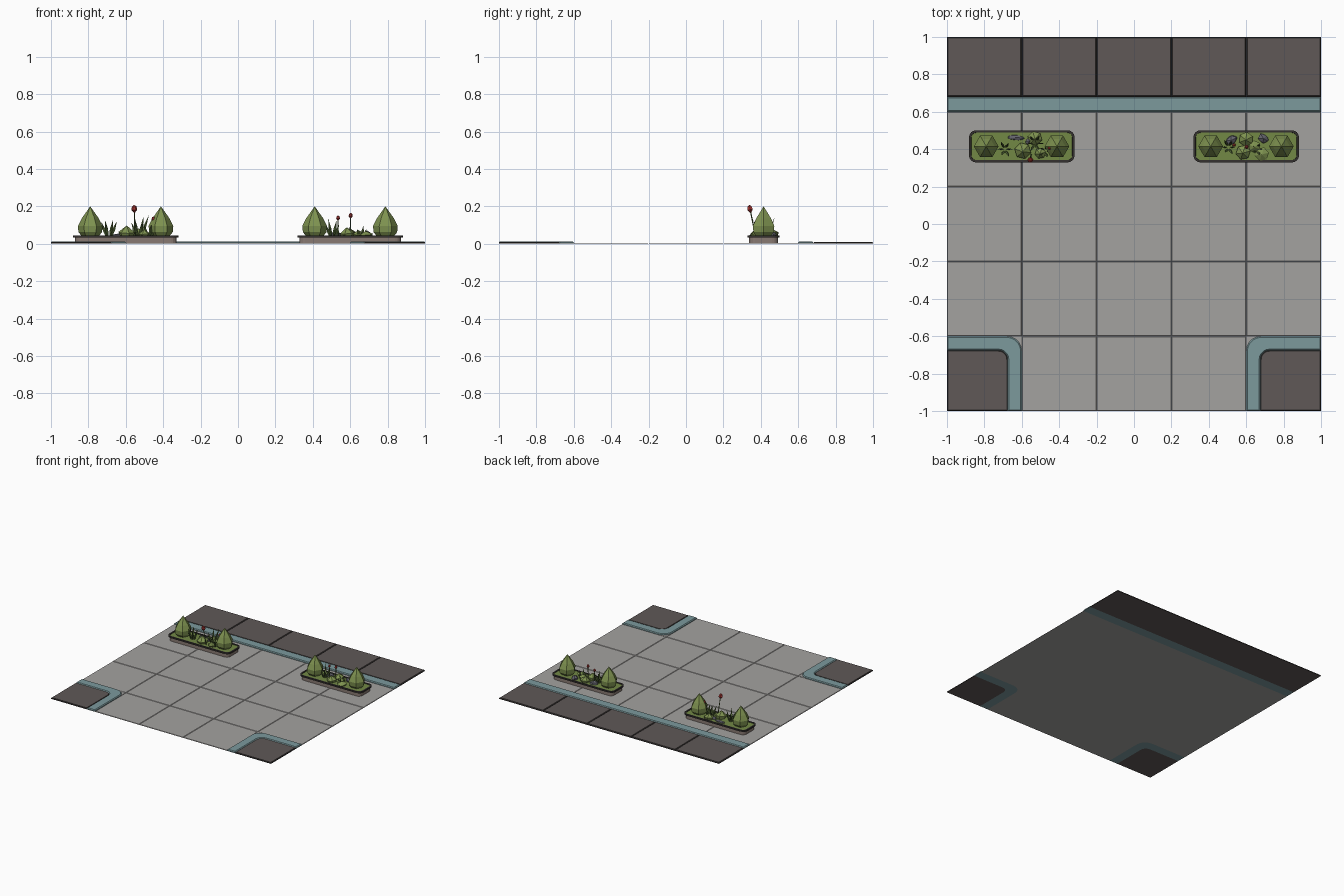
import bpy, bmesh, math, random
from mathutils import Matrix, Vector, Euler

if "Cube" in bpy.data.objects:
    bpy.data.objects.remove(bpy.data.objects["Cube"])

random.seed(4)


def mat(name, r, g, b):
    m = bpy.data.materials.new(name)
    m.diffuse_color = (r, g, b, 1)
    m.use_nodes = True
    m.node_tree.nodes["Principled BSDF"].inputs["Base Color"].default_value = m.diffuse_color
    return m


PAVING = mat("paving grey", 0.37, 0.36, 0.35)
ROAD = mat("dark slab", 0.115, 0.098, 0.095)
SEAM = mat("seam black", 0.035, 0.031, 0.029)
KERB = mat("kerb teal", 0.20, 0.32, 0.335)
WALL = mat("planter brown", 0.25, 0.195, 0.17)
TURF = mat("turf green", 0.17, 0.25, 0.06)
BUSH = mat("bush green", 0.21, 0.29, 0.08)
LEAF = mat("leaf green", 0.10, 0.16, 0.045)
RED = mat("petal red", 0.42, 0.04, 0.035)
ROCK = mat("rock grey", 0.13, 0.13, 0.155)


def finish(bm, name, *mats):
    bmesh.ops.recalc_face_normals(bm, faces=bm.faces)
    me = bpy.data.meshes.new(name)
    bm.to_mesh(me)
    bm.free()
    for m in mats:
        me.materials.append(m)
    ob = bpy.data.objects.new(name, me)
    bpy.context.collection.objects.link(ob)
    return ob


def add_prism(bm, pts, z0, z1, bevel=0.0, side=0):
    """Extrude an outline, bevel its top rim, give the sides their own slot."""
    base = bm.faces.new([bm.verts.new((x, y, z0)) for x, y in pts])
    new = bmesh.ops.extrude_face_region(bm, geom=[base], use_keep_orig=True)["geom"]
    top = next(g for g in new if isinstance(g, bmesh.types.BMFace))
    bmesh.ops.translate(bm, verts=list(top.verts), vec=(0, 0, z1 - z0))
    for e in top.edges:
        for f in e.link_faces:
            if f is not top:
                f.material_index = side
    if bevel:
        res = bmesh.ops.bevel(bm, geom=list(top.edges), offset=bevel, segments=1,
                              affect='EDGES', profile=0.5)
        for f in res["faces"]:
            f.material_index = side
    return top


def rect(x0, y0, x1, y1):
    return [(x0, y0), (x1, y0), (x1, y1), (x0, y1)]


def arc(cx, cy, r, a0, a1, n=5):
    return [(cx + r * math.cos(math.radians(a0 + (a1 - a0) * i / n)),
             cy + r * math.sin(math.radians(a0 + (a1 - a0) * i / n))) for i in range(n + 1)]


def round_rect(cx, cy, w, d, r):
    x, y = w / 2 - r, d / 2 - r
    return (arc(cx + x, cy + y, r, 0, 90, 4) + arc(cx - x, cy + y, r, 90, 180, 4)
            + arc(cx - x, cy - y, r, 180, 270, 4) + arc(cx + x, cy - y, r, 270, 360, 4))


def lathe(name, rings, n, loc, m, tilt=(0, 0, 0), scale=(1, 1, 1)):
    """Flat-sided turned solid from (height, radius) rings."""
    bm = bmesh.new()
    loops = []
    for z, r in rings:
        if r == 0:
            loops.append([bm.verts.new((0, 0, z))] * n)
        else:
            loops.append([bm.verts.new((r * math.cos(2 * math.pi * i / n),
                                        r * math.sin(2 * math.pi * i / n), z)) for i in range(n)])
    for a, b in zip(loops, loops[1:]):
        for i in range(n):
            j = (i + 1) % n
            bm.faces.new(list(dict.fromkeys([a[i], a[j], b[j], b[i]])))
    if rings[0][1]:
        bm.faces.new(loops[0])
    bm.transform(Matrix.Translation(loc) @ Euler(tilt).to_matrix().to_4x4()
                 @ Matrix.Diagonal((*scale, 1)))
    return finish(bm, name, m)


# Paving tiles with shallow grooves, plus the small fillets at the kerb corners
bm = bmesh.new()
for i in range(5):
    for j in range(4):
        if j == 0 and i in (0, 4):
            continue
        x, y = -1 + 0.4 * i, -1 + 0.4 * j
        add_prism(bm, rect(x, y, x + 0.4, y + 0.4), 0, 0.004, 0.0035)
for s in (-1, 1):
    add_prism(bm, [(s * 0.6, -0.6)] + [(s * x, y) for x, y in arc(0.68, -0.68, 0.08, 90, 180)],
              0, 0.004)
finish(bm, "paving_tiles", PAVING)

# Dark slabs: back row and the two rounded front corners
bm = bmesh.new()
for i in range(5):
    x = -1 + 0.4 * i
    add_prism(bm, rect(x, 0.68, x + 0.4, 1), 0, 0.010, 0.006, 1)
finish(bm, "back_slabs", ROAD, SEAM)
for s, side in ((-1, "left"), (1, "right")):
    bm = bmesh.new()
    inner = [(1, -1), (1, -0.675)] + arc(0.725, -0.725, 0.05, 90, 180) + [(0.675, -1)]
    add_prism(bm, [(s * x, y) for x, y in inner], 0, 0.010, 0.005, 1)
    finish(bm, side + "_corner_slab", ROAD, SEAM)
    # Kerb wrapping the corner slab
    bm = bmesh.new()
    outer = [(0.6, -1)] + arc(0.68, -0.68, 0.08, 180, 90) + [(1, -0.6)]
    add_prism(bm, [(s * x, y) for x, y in inner[1:] + outer], 0, 0.013, 0.006)
    finish(bm, side + "_corner_kerb", KERB)

# Straight back kerb
bm = bmesh.new()
add_prism(bm, rect(-1, 0.6, 1, 0.68), 0, 0.013, 0.006)
finish(bm, "back_kerb", KERB)


def blade(name, x, y, h, tx, ty, w=0.008):
    lathe(name, [(0, w * 0.6), (h * 0.45, w), (h, 0)], 4, (x, y, 0.038), LEAF,
          (tx, ty, 0), (1, 0.45, 1))


def tuft(name, x, y, h, n=6):
    for k in range(n):
        a = 2 * math.pi * k / n
        blade(name, x + 0.012 * math.cos(a), y + 0.012 * math.sin(a),
              h * random.uniform(0.55, 1), -0.35 * math.sin(a), 0.35 * math.cos(a))


def flower(name, x, y, h, tilt, size=1.0):
    lathe(name + "_stem", [(0, 0.004), (h, 0.003)], 4, (x, y, 0.04), LEAF, tilt)
    top = Vector((x, y, 0.04)) + Euler(tilt).to_matrix() @ Vector((0, 0, h))
    s = size
    lathe(name + "_head", [(-0.004 * s, 0.005 * s), (0.010 * s, 0.016 * s),
                           (0.028 * s, 0.012 * s), (0.036 * s, 0)], 6, top, RED, tilt)


def rock(name, x, y, sx, sy, sz, rot, m=ROCK):
    bm = bmesh.new()
    bmesh.ops.create_icosphere(bm, subdivisions=1, radius=1)
    for v in bm.verts:
        v.co *= random.uniform(0.85, 1.1)
    bm.transform(Matrix.Translation((x, y, 0.042)) @ Matrix.Rotation(rot, 4, 'Z')
                 @ Matrix.Diagonal((sx, sy, sz, 1)))
    finish(bm, name, m)


def shrub(name, x, y, r, h):
    lathe(name, [(0, r * 0.8), (h * 0.4, r), (h, 0)], 6, (x, y, 0.038), BUSH,
          (0.1, -0.1, random.random()))


# Planters: brown wall, dark rim, turf sunk inside it, bushes at both ends
for cx, side in ((-0.6, "left"), (0.6, "right")):
    bm = bmesh.new()
    add_prism(bm, round_rect(cx, 0.415, 0.545, 0.155, 0.032), 0.002, 0.034)
    finish(bm, side + "_planter_wall", WALL)
    bm = bmesh.new()
    top = add_prism(bm, round_rect(cx, 0.415, 0.565, 0.172, 0.038), 0.033, 0.045)
    bmesh.ops.inset_region(bm, faces=[top], thickness=0.012)
    bmesh.ops.inset_region(bm, faces=[top], thickness=0.001, depth=-0.004)
    top.material_index = 1
    finish(bm, side + "_planter_rim", SEAM, TURF)
    for bx in (cx - 0.19, cx + 0.188):
        lathe(side + "_bush", [(0.04, 0.045), (0.062, 0.063), (0.095, 0.066),
                               (0.135, 0.046), (0.2, 0)], 6, (bx, 0.415, 0), BUSH)

# Left planting
tuft("left_tuft", -0.69, 0.40, 0.135)
tuft("left_tuft", -0.53, 0.43, 0.125)
tuft("left_tuft", -0.475, 0.39, 0.075, 5)
shrub("left_shrub", -0.595, 0.395, 0.045, 0.06)
shrub("left_shrub", -0.53, 0.46, 0.04, 0.045)
shrub("left_shrub", -0.50, 0.38, 0.03, 0.04)
rock("left_rock", -0.63, 0.462, 0.052, 0.016, 0.016, -0.05)
rock("left_rock", -0.56, 0.445, 0.028, 0.016, 0.02, 0.7)
flower("left_tulip", -0.55, 0.372, 0.135, (0.2, -0.03, 0))
flower("left_bud", -0.455, 0.41, 0.085, (0.05, 0.03, 0), 0.6)

# Right planting
tuft("right_tuft", 0.505, 0.41, 0.11)
tuft("right_tuft", 0.66, 0.40, 0.06, 5)
shrub("right_shrub", 0.585, 0.385, 0.04, 0.05)
shrub("right_shrub", 0.60, 0.455, 0.04, 0.045)
shrub("right_shrub", 0.685, 0.375, 0.038, 0.03)
shrub("right_shrub", 0.645, 0.415, 0.034, 0.035)
rock("right_rock", 0.52, 0.447, 0.038, 0.026, 0.03, 0.5)
rock("right_rock", 0.692, 0.457, 0.034, 0.026, 0.026, -0.5)
flower("right_bud", 0.535, 0.425, 0.088, (0.03, 0, 0), 0.65)
flower("right_bud", 0.60, 0.412, 0.10, (0, 0.02, 0), 0.7)
